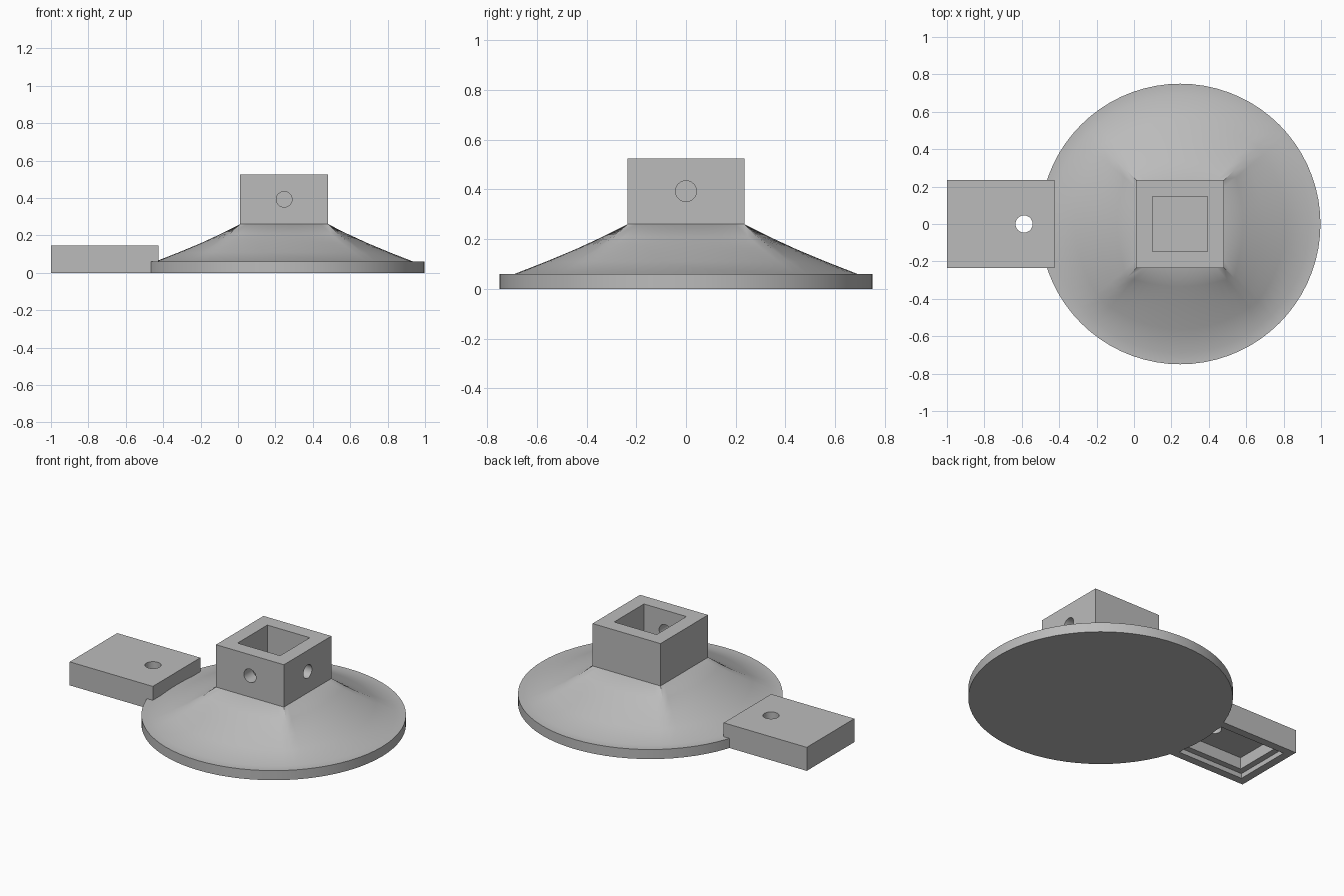
import bpy
import bmesh
from math import sin, cos, pi, radians

cube = bpy.data.objects.get("Cube")
if cube:
    bpy.data.objects.remove(cube, do_unlink=True)

grey = bpy.data.materials.new("plain grey")
grey.use_nodes = True
COLOR = (0.5, 0.5, 0.5, 1)
grey.diffuse_color = COLOR
grey.node_tree.nodes["Principled BSDF"].inputs["Base Color"].default_value = COLOR

CX = 0.247       # centre of the foot
HALF = 0.235     # half width of socket and arm
BORE = 0.147     # half width of the square bore
SEG = 72


def add_object(name, bm):
    bmesh.ops.recalc_face_normals(bm, faces=bm.faces)
    mesh = bpy.data.meshes.new(name)
    bm.to_mesh(mesh)
    bm.free()
    mesh.materials.append(grey)
    obj = bpy.data.objects.new(name, mesh)
    bpy.context.collection.objects.link(obj)
    return obj


def box(name, x0, x1, half_y, z0, z1):
    bm = bmesh.new()
    bmesh.ops.create_cube(bm, size=1)
    for v in bm.verts:
        v.co.x = x0 + (v.co.x + 0.5) * (x1 - x0)
        v.co.y *= 2 * half_y
        v.co.z = z0 + (v.co.z + 0.5) * (z1 - z0)
    return add_object(name, bm)


def rod(name, radius, length, location, rotation=(0, 0, 0)):
    bm = bmesh.new()
    bmesh.ops.create_cone(bm, cap_ends=True, segments=32, radius1=radius,
                          radius2=radius, depth=length)
    obj = add_object(name, bm)
    obj.location = location
    obj.rotation_euler = rotation
    return obj


def cut(obj, cutters):
    for c in cutters:
        c.hide_render = True
        c.hide_viewport = True
        mod = obj.modifiers.new(c.name, 'BOOLEAN')
        mod.operation = 'DIFFERENCE'
        mod.solver = 'EXACT'
        mod.object = c
    # apply the cuts and drop the cutters
    bpy.context.view_layer.update()
    graph = bpy.context.evaluated_depsgraph_get()
    mesh = bpy.data.meshes.new_from_object(obj.evaluated_get(graph))
    obj.modifiers.clear()
    obj.data = mesh
    for c in cutters:
        bpy.data.objects.remove(c, do_unlink=True)


def smooth(obj, angle):
    bpy.ops.object.select_all(action='DESELECT')
    obj.select_set(True)
    bpy.context.view_layer.objects.active = obj
    bpy.ops.object.shade_smooth_by_angle(angle=radians(angle))


# Foot: round plate blending up into a square
def circle(r, z):
    return [(CX + r * cos(2 * pi * i / SEG), r * sin(2 * pi * i / SEG), z)
            for i in range(SEG)]


def blend(t):
    ring = []
    for i in range(SEG):
        a = 2 * pi * i / SEG
        square = HALF / max(abs(cos(a)), abs(sin(a)))
        r = 0.69 + (square - 0.69) * t - 0.02 * sin(pi * t)
        ring.append((CX + r * cos(a), r * sin(a), 0.06 + 0.2 * t))
    return ring


bm = bmesh.new()
profile = [circle(0.75, 0), circle(0.75, 0.06)] + [blend(k / 4) for k in range(5)]
rings = [[bm.verts.new(p) for p in ring] for ring in profile]
for low, high in zip(rings, rings[1:]):
    for i in range(SEG):
        j = (i + 1) % SEG
        bm.faces.new((low[i], low[j], high[j], high[i]))
bm.faces.new(rings[0])
bm.faces.new(rings[-1])
foot = add_object("round_foot", bm)
smooth(foot, 35)

# Square socket with a bore and screw holes in two walls
socket = box("square_socket", CX - HALF, CX + HALF, HALF, 0.255, 0.525)
cut(socket, [
    box("bore_cutter", CX - BORE, CX + BORE, BORE, 0.262, 0.6),
    rod("front_hole_cutter", 0.042, 0.2, (CX, -0.2, 0.393), (pi / 2, 0, 0)),
    rod("side_hole_cutter", 0.042, 0.2, (CX + 0.2, 0, 0.393), (0, pi / 2, 0)),
])
smooth(socket, 30)

# Flat arm with a stepped pocket underneath and a screw hole
arm = box("side_arm", -1, -0.425, HALF, 0, 0.147)
cut(arm, [
    box("step_cutter", -0.95, -0.49, 0.185, -0.1, 0.03),
    box("pocket_cutter", -1 + HALF - BORE, -0.51, BORE, -0.1, 0.103),
    rod("arm_hole_cutter", 0.046, 0.4, (-0.588, 0, 0.1)),
])
smooth(arm, 30)
